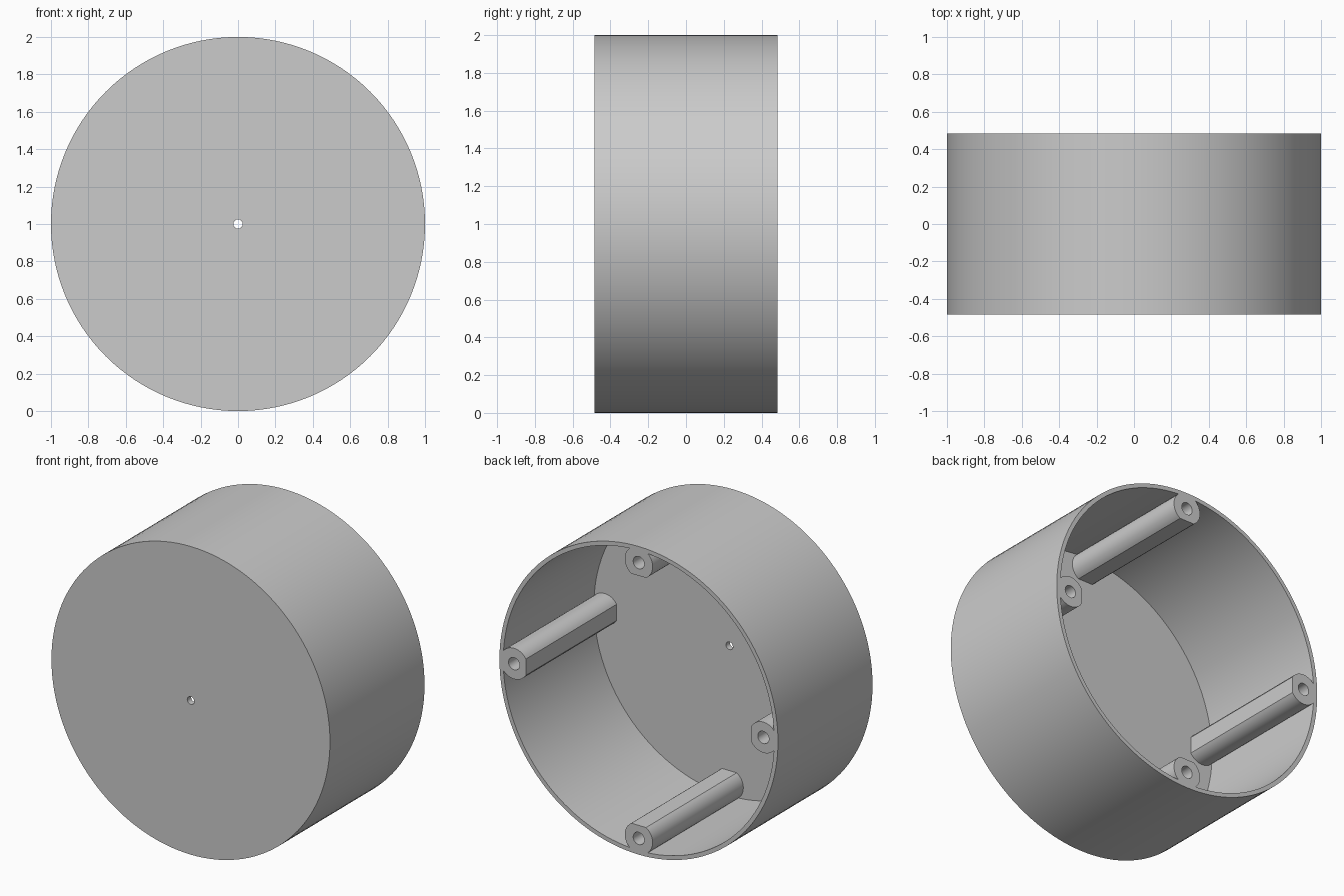
import bpy
import bmesh
import math

if "Cube" in bpy.data.objects:
    bpy.data.objects.remove(bpy.data.objects["Cube"], do_unlink=True)

HALF_DEPTH = 0.485
FLOOR_Y = -0.445      # inner face of the closed front
WALL = 0.027
POST_OFFSET = 0.895
POST_RADIUS = 0.1
POST_FLAT = 0.085     # distance of the inward flat from the post axis

grey = bpy.data.materials.new("light grey")
grey.use_nodes = True
colour = (0.6, 0.6, 0.6, 1)
grey.diffuse_color = colour
grey.node_tree.nodes["Principled BSDF"].inputs["Base Color"].default_value = colour


def prism(name, outline, y0, y1):
    """Extrude an x-z outline along y."""
    bm = bmesh.new()
    face = bm.faces.new([bm.verts.new((x, y0, z)) for x, z in outline])
    grown = bmesh.ops.extrude_face_region(bm, geom=[face])["geom"]
    moved = [v for v in grown if isinstance(v, bmesh.types.BMVert)]
    bmesh.ops.translate(bm, verts=moved, vec=(0, y1 - y0, 0))
    bmesh.ops.recalc_face_normals(bm, faces=bm.faces)
    mesh = bpy.data.meshes.new(name)
    bm.to_mesh(mesh)
    bm.free()
    mesh.materials.append(grey)
    obj = bpy.data.objects.new(name, mesh)
    bpy.context.collection.objects.link(obj)
    return obj


def arc(cx, cz, radius, count, start=0.0, sweep=math.tau):
    """Points on an arc; a full turn leaves out the repeated end point."""
    steps = count if sweep == math.tau else count - 1
    return [(cx + radius * math.cos(start + sweep * i / steps),
             cz + radius * math.sin(start + sweep * i / steps))
            for i in range(count)]


def combine(target, tool, operation):
    """Apply a boolean and discard the tool."""
    bpy.context.view_layer.objects.active = target
    mod = target.modifiers.new("combine", "BOOLEAN")
    mod.operation = operation
    mod.solver = "EXACT"
    mod.object = tool
    bpy.ops.object.modifier_apply(modifier=mod.name)
    bpy.data.objects.remove(tool, do_unlink=True)


# Round housing, closed at the front and open at the back
housing = prism("housing", arc(0, 1, 1, 128), -HALF_DEPTH, HALF_DEPTH)
cavity = prism("cavity_cutter", arc(0, 1, 1 - WALL, 128), FLOOR_Y, 1)
combine(housing, cavity, "DIFFERENCE")

# Four screw posts against the wall, each flattened towards the middle
half_gap = math.acos(POST_FLAT / POST_RADIUS)
for i in range(4):
    angle = i * math.pi / 2
    cx = POST_OFFSET * math.cos(angle)
    cz = 1 + POST_OFFSET * math.sin(angle)
    outline = arc(cx, cz, POST_RADIUS, 40, angle + math.pi + half_gap,
                  math.tau - 2 * half_gap)
    post = prism("screw_post", outline, FLOOR_Y - 0.02, HALF_DEPTH)
    combine(housing, post, "UNION")
    bore = prism("screw_hole_cutter", arc(cx, cz, 0.04, 24), FLOOR_Y, 1)
    combine(housing, bore, "DIFFERENCE")

# Small hole through the middle of the front
centre_hole = prism("centre_hole_cutter", arc(0, 1, 0.025, 24), -1, 0)
combine(housing, centre_hole, "DIFFERENCE")

# Smooth round walls with crisp edges
bpy.ops.object.select_all(action="DESELECT")
housing.select_set(True)
bpy.context.view_layer.objects.active = housing
bpy.ops.object.shade_smooth_by_angle(angle=math.radians(25))
